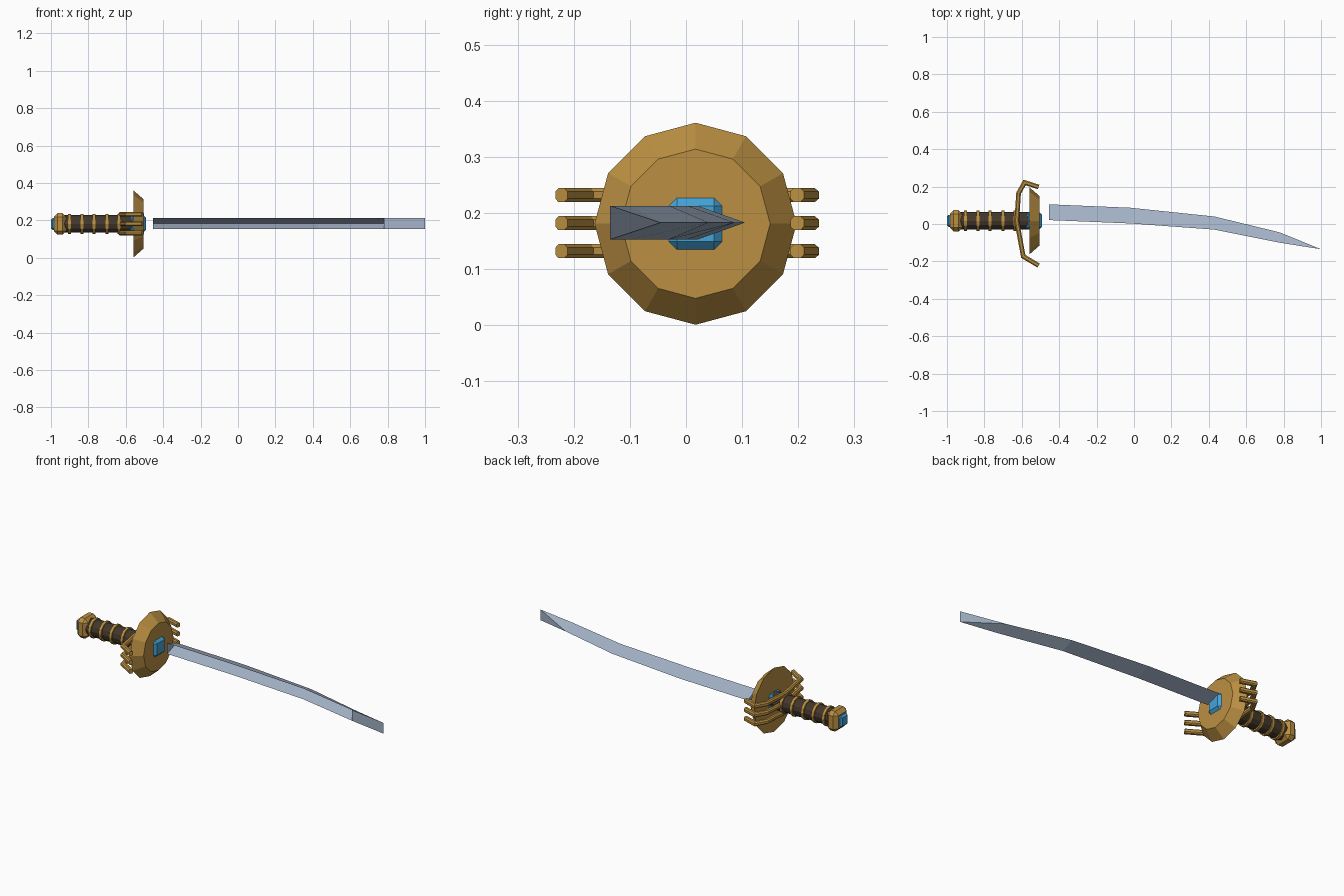
import bpy, bmesh, math
from mathutils import Vector, Matrix

if "Cube" in bpy.data.objects:
    bpy.data.objects.remove(bpy.data.objects["Cube"])

CY, CZ = 0.017, 0.181  # hilt axis


def material(name, rgb):
    m = bpy.data.materials.new(name)
    m.diffuse_color = (*rgb, 1)
    m.use_nodes = True
    m.node_tree.nodes["Principled BSDF"].inputs["Base Color"].default_value = m.diffuse_color
    return m


GOLD = material("gold", (0.50, 0.28, 0.055))
BLUE = material("blue_gem", (0.06, 0.37, 0.69))
WRAP = material("dark_wrap", (0.055, 0.038, 0.024))
STEEL = material("steel", (0.37, 0.45, 0.57))


def add_object(name, bm, mat):
    me = bpy.data.meshes.new(name)
    bm.to_mesh(me)
    bm.free()
    me.materials.append(mat)
    ob = bpy.data.objects.new(name, me)
    bpy.context.collection.objects.link(ob)
    return ob


def cone_x(name, x0, x1, r0, r1, sides, mat, turn=0.0):
    """Faceted drum along x, centred on the hilt axis."""
    bm = bmesh.new()
    bmesh.ops.create_cone(bm, cap_ends=True, segments=sides, radius1=r0, radius2=r1, depth=x1 - x0,
                          matrix=Matrix.Translation(((x0 + x1) / 2, CY, CZ))
                          @ Matrix.Rotation(math.pi / 2, 4, 'Y') @ Matrix.Rotation(turn, 4, 'Z'))
    return add_object(name, bm, mat)


def bevel_box(name, x0, x1, w, h, bevel, mat):
    bm = bmesh.new()
    bmesh.ops.create_cube(bm, size=1, matrix=Matrix.Translation(((x0 + x1) / 2, CY, CZ))
                          @ Matrix.Diagonal((x1 - x0, w, h, 1)))
    bmesh.ops.bevel(bm, geom=bm.edges[:], offset=bevel, segments=1, affect='EDGES')
    return add_object(name, bm, mat)


def sweep_xy(name, path, z, half, mat):
    """Chamfered square bar following a path in the xy plane with mitred corners."""
    bm = bmesh.new()
    c = half * 0.5
    section = [(half, c), (c, half), (-c, half), (-half, c), (-half, -c), (-c, -half), (c, -half), (half, -c)]
    pts = [Vector(p) for p in path]
    rings = []
    for i, p in enumerate(pts):
        a = (p - pts[i - 1]).normalized() if i else None
        b = (pts[i + 1] - p).normalized() if i < len(pts) - 1 else None
        t = ((a or b) + (b or a)).normalized()
        side = Vector((-t.y, t.x)) / max(0.5, t.dot(a or b))
        rings.append([bm.verts.new((p.x + side.x * u, p.y + side.y * u, z + v)) for u, v in section])
    for r, s in zip(rings, rings[1:]):
        for k in range(8):
            bm.faces.new((r[k], r[(k + 1) % 8], s[(k + 1) % 8], s[k]))
    bm.faces.new(rings[0])
    bm.faces.new(rings[-1])
    bmesh.ops.recalc_face_normals(bm, faces=bm.faces[:])
    return add_object(name, bm, mat)


# Blade: V section open along the spine, stations are (x, spine y, edge y)
stations = [(-0.455, 0.021, 0.105), (-0.02, 0.003, 0.087), (0.43, -0.03, 0.04), (0.78, -0.10, -0.045)]
ZT, ZM, ZB = 0.213, 0.183, 0.153
bm = bmesh.new()
rows = [[bm.verts.new(p) for p in ((x, s, ZT), (x, e, ZM), (x, s, ZB))] for x, s, e in stations]
bm.faces.new(rows[0])
for r, s in zip(rows, rows[1:]):
    bm.faces.new((r[0], r[1], s[1], s[0]))
    bm.faces.new((r[1], r[2], s[2], s[1]))
# Tip: closes to a vertical edge
top, edge, bot = rows[-1]
u, l = bm.verts.new((1.0, -0.135, ZT)), bm.verts.new((1.0, -0.135, ZB))
for f in ((top, edge, u), (edge, l, u), (edge, bot, l), (top, u, l, bot)):
    bm.faces.new(f)
bmesh.ops.recalc_face_normals(bm, faces=bm.faces[:])
add_object("blade", bm, STEEL)

# Guard disc and the blue collar through it
cone_x("guard_disc", -0.56, -0.506, 0.18, 0.133, 12, GOLD)
bevel_box("collar_gem", -0.578, -0.492, 0.094, 0.092, 0.014, BLUE)

# Grip with binding rings
cone_x("grip", -0.94, -0.56, 0.047, 0.047, 12, WRAP)
for i, x in enumerate((-0.90, -0.835, -0.77, -0.70, -0.635)):
    cone_x(f"grip_ring_{i + 1}", x - 0.008, x + 0.008, 0.054, 0.054, 12, GOLD)

# Pommel and its gem
bevel_box("pommel", -0.985, -0.918, 0.114, 0.114, 0.02, GOLD)
bevel_box("pommel_gem", -1.0, -0.96, 0.064, 0.064, 0.009, BLUE)

# Three bent bars behind the guard
bar = [(-0.51, 0.198), (-0.585, 0.222), (-0.617, 0.165), (-0.627, 0.016), (-0.592, -0.173), (-0.51, -0.222)]
for i, z in enumerate((0.132, 0.182, 0.232)):
    sweep_xy(f"guard_bar_{i + 1}", bar, z, 0.0125, GOLD)
